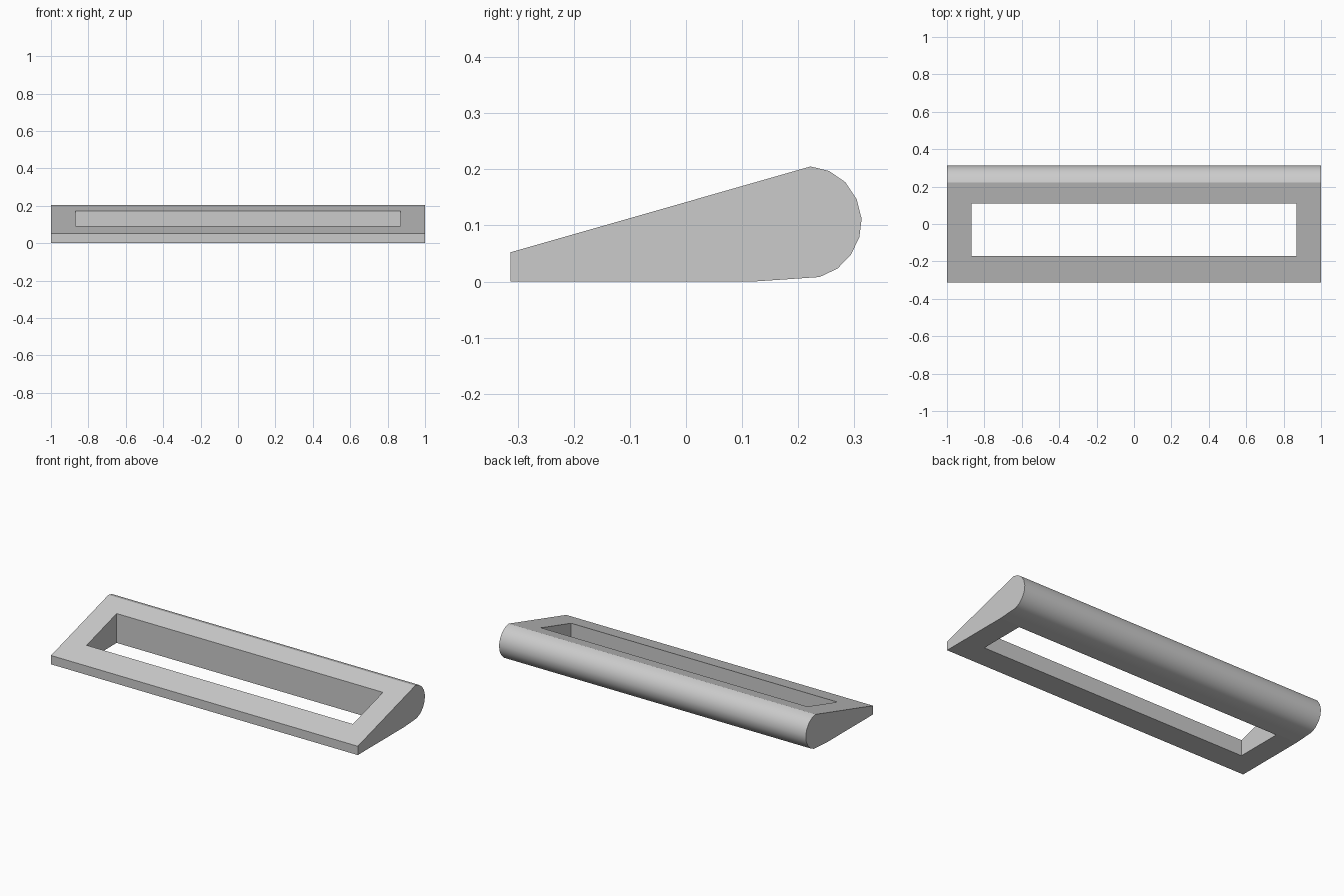
import bpy
import bmesh
from mathutils import Vector

cube = bpy.data.objects.get("Cube")
if cube:
    bpy.data.objects.remove(cube, do_unlink=True)

# Single grey finish
grey = bpy.data.materials.new("light grey")
grey.use_nodes = True
color = (0.6, 0.6, 0.6, 1)
grey.diffuse_color = color
grey.node_tree.nodes["Principled BSDF"].inputs["Base Color"].default_value = color


def extruded_profile(name, profile, half_width, smooth_from=None):
    """Extrude a y-z profile along x; faces whose centre is past smooth_from are smooth."""
    bm = bmesh.new()
    cap = bm.faces.new([bm.verts.new((-half_width, y, z)) for y, z in profile])
    extruded = bmesh.ops.extrude_face_region(bm, geom=[cap])["geom"]
    verts = [v for v in extruded if isinstance(v, bmesh.types.BMVert)]
    bmesh.ops.translate(bm, verts=verts, vec=Vector((2 * half_width, 0, 0)))
    bmesh.ops.recalc_face_normals(bm, faces=bm.faces)
    for face in bm.faces:
        face.smooth = (smooth_from is not None and abs(face.normal.x) < 0.5
                       and face.calc_center_median().y > smooth_from)
    mesh = bpy.data.meshes.new(name)
    bm.to_mesh(mesh)
    bm.free()
    mesh.materials.append(grey)
    obj = bpy.data.objects.new(name, mesh)
    bpy.context.collection.objects.link(obj)
    return obj


# Wedge-shaped frame with a rounded back edge
wedge = [(-0.313, 0), (0.12, 0), (0.18, 0.004), (0.238, 0.008), (0.27, 0.023),
         (0.294, 0.048), (0.309, 0.079), (0.313, 0.112), (0.304, 0.147),
         (0.284, 0.177), (0.255, 0.197), (0.222, 0.205), (-0.313, 0.052)]
frame = extruded_profile("wedge_frame", wedge, 1.0, smooth_from=0.14)

# Rectangular opening straight through the frame
opening = [(-0.17, -0.1), (0.11, -0.1), (0.11, 0.4), (-0.17, 0.4)]
cutter = extruded_profile("opening_cutter", opening, 0.868)
cutter.hide_render = True

cut = frame.modifiers.new("opening", "BOOLEAN")
cut.operation = "DIFFERENCE"
cut.solver = "EXACT"
cut.object = cutter
bpy.context.view_layer.objects.active = frame
frame.select_set(True)
bpy.ops.object.modifier_apply(modifier=cut.name)
bpy.data.objects.remove(cutter, do_unlink=True)
